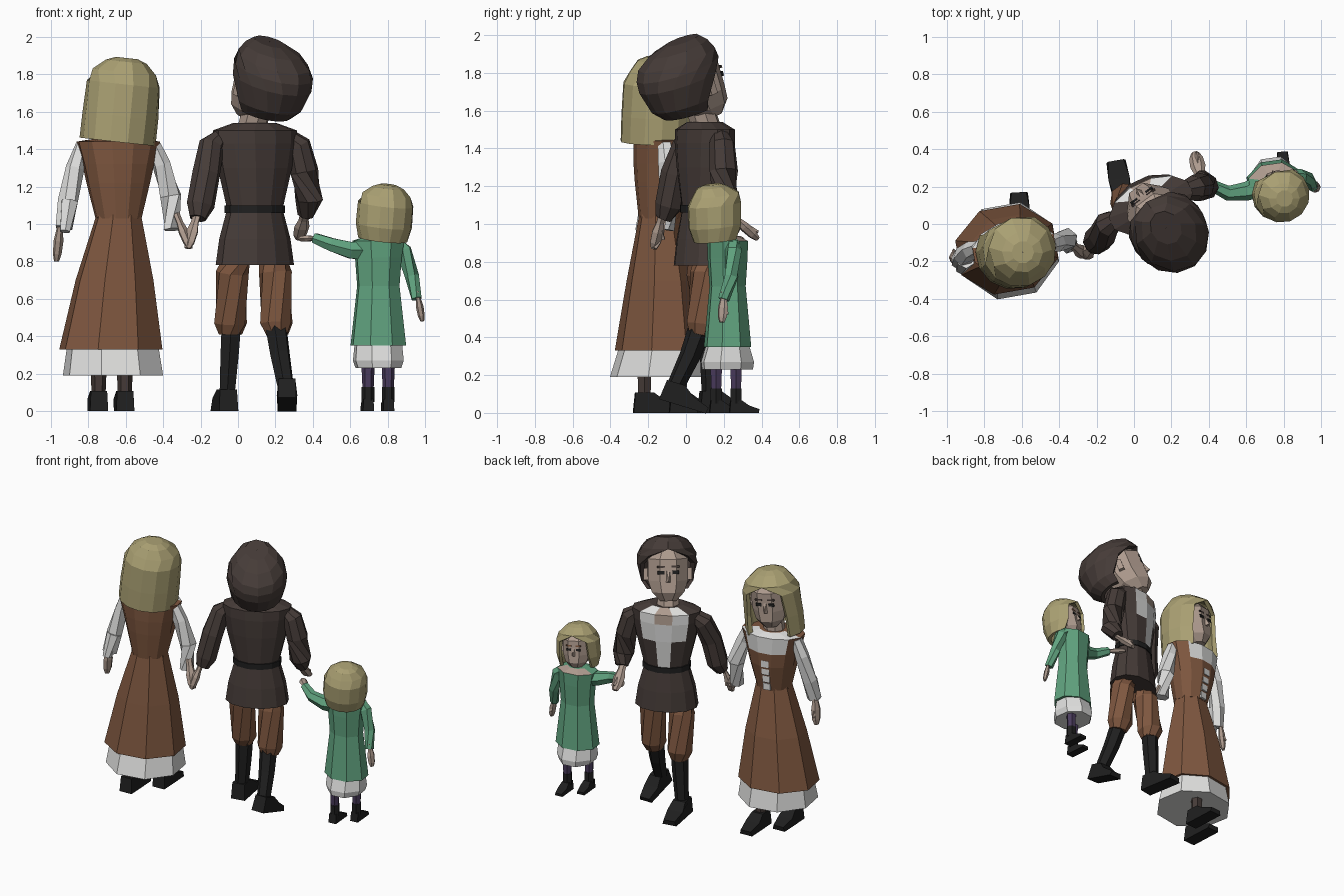
import bpy, bmesh
from math import radians, cos, sin, tau
from mathutils import Vector as V, Matrix as Mx

if "Cube" in bpy.data.objects:
    bpy.data.objects.remove(bpy.data.objects["Cube"])

def mat(name, *c):
    m = bpy.data.materials.new(name)
    m.diffuse_color = (*c, 1)
    m.use_nodes = True
    m.node_tree.nodes["Principled BSDF"].inputs["Base Color"].default_value = m.diffuse_color
    return m

WHITE = mat("white linen", .74, .74, .73)
BROWN = mat("brown cloth", .21, .095, .05)
DARK = mat("dark brown", .06, .044, .039)
BLOND = mat("blond hair", .40, .35, .17)
GREEN = mat("green cloth", .12, .37, .215)
SKIN = mat("skin", .42, .325, .27)
BLACK = mat("black leather", .014, .014, .014)
PURPLE = mat("purple stockings", .07, .045, .11)

def frame(o, yaw=0, pitch=0, s=1, roll=0):
    return (Mx.Translation(o) @ Mx.Rotation(radians(yaw), 4, 'Z') @ Mx.Rotation(radians(roll), 4, 'Y')
            @ Mx.Rotation(radians(pitch), 4, 'X') @ Mx.Scale(s, 4))

def build(name, verts, faces, mats, M=Mx(), rule=None):
    me = bpy.data.meshes.new(name)
    me.from_pydata([V(v) for v in verts], [], faces)
    for m in mats if isinstance(mats, (list, tuple)) else [mats]:
        me.materials.append(m)
    if rule:
        for p in me.polygons:
            p.material_index = rule(p.center)
    me.transform(M)
    bm = bmesh.new()
    bm.from_mesh(me)
    bmesh.ops.recalc_face_normals(bm, faces=bm.faces)
    bm.to_mesh(me)
    bm.free()
    ob = bpy.data.objects.new(name, me)
    bpy.context.collection.objects.link(ob)
    return ob

def skin_rings(rings, caps=True):
    n = len(rings[0])
    f = [(k*n + i, k*n + (i+1) % n, k*n + n + (i+1) % n, k*n + n + i)
         for k in range(len(rings)-1) for i in range(n)]
    if caps:
        f += [tuple(range(n)), tuple(range(len(rings)*n - n, len(rings)*n))]
    return [p for r in rings for p in r], f

def loft(name, rings, sides, mats, M=Mx(), rule=None):
    """Horizontal oval rings (cx, cy, z, rx, ry), a flat facet to the front."""
    R = [[(cx + rx*sin(tau*(i+.5)/sides), cy + ry*cos(tau*(i+.5)/sides), z)
          for i in range(sides)] for cx, cy, z, rx, ry in rings]
    return build(name, *skin_rings(R), mats, M, rule)

def tube(name, pts, m, sides=6, flat=1):
    """Limb through points (x, y, z, radius)."""
    P = [V(p[:3]) for p in pts]
    R = []
    for i, p in enumerate(P):
        q = (P[min(i+1, len(P)-1)] - P[max(i-1, 0)]).to_track_quat('Z', 'Y')
        r = pts[i][3]
        R.append([p + q @ V((r*cos(tau*k/sides), r*flat*sin(tau*k/sides), 0)) for k in range(sides)])
    return build(name, *skin_rings(R), m)

def box(name, c, s, m, M=Mx()):
    v = [(c[0]+x*s[0]/2, c[1]+y*s[1]/2, c[2]+z*s[2]/2) for z in (-1, 1)
         for x, y in ((-1, -1), (1, -1), (1, 1), (-1, 1))]
    return build(name, *skin_rings([v[:4], v[4:]]), m, M)

def hand(name, a, b, s=1):
    a, b = V(a), V(b)
    at = lambda t, r: (*a.lerp(b, t), r*s)
    tube(name, [at(-.15, .024), at(.15, .024), at(.45, .036), at(.8, .032), at(1, .018)], SKIN, 6, .65)
    t = a.lerp(b, .3)
    tube(name + "_thumb", [(*t, .016*s), (*(t + (b-a)*.4 + V((0, .035*s, 0))), .008*s)], SKIN, 4)

def foot(name, ankle, yaw, s, pitch=0):
    prof = [(-.055, 0), (.18, 0), (.185, .03), (.1, .06), (.045, .1), (-.045, .1)]
    wid = [.045, .045, .036, .05, .04, .04]
    R = [[(k*w, y, z) for (y, z), w in zip(prof, wid)] for k in (-1, 1)]
    build(name, *skin_rings(R), BLACK, frame(ankle, yaw, pitch, s))

def head(who, M, hair, hair_mat, fs, brow):
    """Face with features, and hair as C-shaped shells open at the front."""
    F = M @ Mx.Scale(fs, 4)
    loft(who + "_face", [(0, .05, .0, .06, .06), (0, .02, .06, .12, .135), (0, 0, .14, .148, .155),
                         (0, 0, .29, .148, .155), (0, -.01, .36, .09, .1)], 8, SKIN, F)
    loft(who + "_neck", [(0, -.01, -.09, .085, .08), (0, -.01, .08, .075, .075)], 8, SKIN, F)
    v = [(-.02, .135, .13), (.02, .135, .13), (.012, .14, .22), (-.012, .14, .22), (0, .172, .14)]
    build(who + "_nose", v, [(0, 1, 4), (1, 2, 4), (2, 3, 4), (3, 0, 4), (0, 1, 2, 3)], SKIN, F)
    box(who + "_mouth", (0, .138, .085), (.06, .009, .008), BROWN, F)
    for s, side in ((-1, "left"), (1, "right")):
        box(f"{who}_{side}_eye", (s*.05, .141, .2), (.045, .009, .024), BLACK, F)
        box(f"{who}_{side}_brow", (s*.05, .141, .24), (.056, .009, .013), brow, F)
        box(f"{who}_{side}_ear", (s*.15, -.01, .18), (.03, .04, .08), SKIN, F)
    n, R = 10, []
    for z, cy, rx, ry, gap, inner in hair:
        A = [radians(gap + (360 - 2*gap)*i/n) for i in range(n+1)]
        R.append([(rx*sin(a), cy + ry*cos(a), z) for a in A]
                 + [(rx*inner*sin(a), cy + ry*inner*cos(a), z) for a in reversed(A)])
    v, f = skin_rings(R, False)
    m = 2*n + 2
    for o in (0, m*(len(R)-1)):
        f += [(o+i, o+i+1, o+m-2-i, o+m-1-i) for i in range(n)]
    build(who + "_hair", v, f, hair_mat, M)

# ---- Woman
W = frame((-.65, -.13, 0), 10)
loft("woman_petticoat", [(-.02, -.01, .19, .275, .265), (-.02, 0, .36, .25, .22)], 8, WHITE, W)
loft("woman_skirt", [(-.03, 0, .33, .285, .245), (-.01, 0, .7, .215, .185), (.01, -.01, 1.03, .128, .115),
                     (.01, -.01, 1.05, .125, .112)], 8, BROWN, W)
loft("woman_bodice", [(.01, -.01, 1.03, .124, .112), (.01, 0, 1.22, .172, .142), (.01, 0, 1.32, .195, .148),
                      (.01, 0, 1.44, .228, .148), (.01, 0, 1.46, .1, .09)], 12, [BROWN, WHITE], W,
     lambda c: int(c.y > .03 and c.z > 1.33 and abs(c.x - .01) < .14))
for i in range(4):
    box(f"woman_lacing_{i}", (.01, .105 + .027*i/3, 1.06 + .06*i), (.055, .02, .048), WHITE, W)
tube("woman_left_sleeve", [(-.83, -.13, 1.42, .04), (-.87, -.14, 1.3, .05), (-.91, -.17, 1.12, .055),
                           (-.93, -.2, .98, .05)], WHITE)
tube("woman_left_cuff", [(-.9, -.19, 1.12, .05), (-.925, -.24, .96, .03)], WHITE)
hand("woman_left_hand", (-.95, -.18, 1.0), (-.97, -.17, .8))
tube("woman_right_sleeve", [(-.45, -.11, 1.42, .04), (-.41, -.1, 1.32, .05), (-.36, -.08, 1.15, .06),
                            (-.35, -.11, .97, .05)], WHITE)
hand("woman_right_hand", (-.32, -.12, 1.03), (-.255, -.17, .87))
for side, x, y in (("left", -.745, -.22), ("right", -.605, -.03)):
    tube(f"woman_{side}_leg", [(x, y, .4, .05), (x, y, .06, .036)], DARK)
    foot(f"woman_{side}_shoe", (x, y, 0), 3, 1.08)
head("woman", frame((-.645, -.12, 1.5), 16, 2, 1, 6),
     [(-.06, -.03, .205, .2, 48, .82), (.08, -.03, .205, .195, 45, .86), (.25, -.02, .198, .195, 40, .86),
      (.315, -.01, .17, .17, 0, .8), (.37, -.03, .11, .11, 0, .6), (.39, -.03, .06, .06, 0, .02)],
     BLOND, .9, DARK)

# ---- Man
N = frame((.09, .1, 0), 25)
loft("man_jacket", [(0, 0, .78, .22, .155), (0, 0, .92, .2, .14), (0, 0, 1.08, .155, .115), (0, 0, 1.3, .21, .135),
                    (0, 0, 1.43, .235, .14), (0, 0, 1.5, .24, .135), (0, 0, 1.54, .12, .09)], 12,
     [DARK, WHITE, SKIN], N,
     lambda c: 0 if c.y < .03 or c.z < 1.1 or abs(c.x) > (.03 if c.z < 1.3 else .13)
     else 2 if abs(c.x) < .03 and c.z > 1.44 else 1)
loft("man_belt", [(0, 0, 1.06, .168, .126), (0, 0, 1.1, .168, .126)], 12, BLACK, N)
tube("man_left_sleeve", [(-.08, .03, 1.47, .045), (-.14, .0, 1.42, .07), (-.17, -.06, 1.27, .075),
                         (-.2, -.09, 1.1, .075), (-.215, -.12, 1.03, .045)], DARK, 8)
hand("man_left_hand", (-.225, -.13, 1.03), (-.27, -.17, .87), 1.15)
tube("man_right_sleeve", [(.26, .18, 1.47, .045), (.32, .19, 1.42, .07), (.355, .2, 1.28, .076),
                          (.38, .2, 1.13, .074), (.36, .25, 1.05, .045)], DARK, 8)
hand("man_right_hand", (.355, .25, 1.04), (.325, .38, .92), 1.15)
tube("man_left_breeches", [(.0, .08, .83, .075), (-.03, .09, .74, .088), (-.04, .13, .47, .09), (-.04, .13, .41, .062)], BROWN, 8)
tube("man_right_breeches", [(.18, .12, .83, .075), (.2, .11, .74, .088), (.205, .09, .47, .09), (.21, .075, .41, .062)], BROWN, 8)
tube("man_left_boot_shaft", [(-.035, .13, .47, .06), (-.045, .13, .3, .056), (-.06, .13, .06, .045)], BLACK)
foot("man_left_boot", (-.06, .13, 0), 10, 1.15)
tube("man_right_boot_shaft", [(.2, .08, .47, .062), (.225, .02, .3, .056), (.26, -.075, .1, .045)], BLACK)
foot("man_right_boot", (.262, -.085, .055), 0, 1.1, -17)
head("man", frame((.08, .1, 1.56), 37, 20),
     [(.07, -.08, .14, .15, 85, .8), (.13, -.09, .18, .2, 85, .85), (.25, -.085, .207, .24, 65, .84),
      (.31, -.08, .205, .24, 40, .82), (.36, -.07, .185, .225, 0, .75), (.41, -.04, .145, .17, 0, .7),
      (.44, .0, .08, .1, 0, .02)],
     DARK, 1, DARK)

# ---- Child
C = frame((.75, .22, 0), 8)
loft("child_petticoat", [(0, 0, .23, .125, .14), (0, 0, .27, .14, .145), (0, 0, .38, .13, .11)], 8, WHITE, C)
loft("child_dress", [(0, 0, .35, .155, .128), (0, 0, .67, .118, .098), (0, 0, .82, .13, .108),
                     (0, 0, .91, .145, .11), (0, 0, .935, .07, .06)], 8, [GREEN, SKIN], C,
     lambda c: int(c.z > .915 and c.y > .03))
tube("child_left_sleeve", [(.67, .2, .86, .06), (.6, .175, .86, .05), (.5, .165, .89, .04), (.41, .21, .925, .03)], GREEN)
hand("child_left_hand", (.41, .21, .925), (.33, .3, .92), .8)
tube("child_right_sleeve", [(.85, .25, .89, .04), (.885, .25, .86, .045), (.93, .24, .72, .038), (.955, .2, .6, .03)], GREEN)
hand("child_right_hand", (.96, .2, .62), (.985, .19, .48), .8)
for side, x, y in (("left", .695, .16), ("right", .803, .265)):
    tube(f"child_{side}_stocking", [(x, y, .28, .037), (x, y, .08, .028)], PURPLE)
    foot(f"child_{side}_boot", (x, y, 0), 5, .66)
    tube(f"child_{side}_boot_top", [(x, y, .13, .034), (x, y, .05, .034)], BLACK)
head("child", frame((.765, .19, .92), 18, 8, .76, 4),
     [(.0, -.03, .175, .17, 60, .82), (.1, -.03, .2, .195, 45, .86), (.25, -.02, .198, .195, 40, .86),
      (.315, -.01, .17, .17, 0, .8), (.37, -.03, .11, .11, 0, .6), (.39, -.03, .06, .06, 0, .02)],
     BLOND, .9, BROWN)
